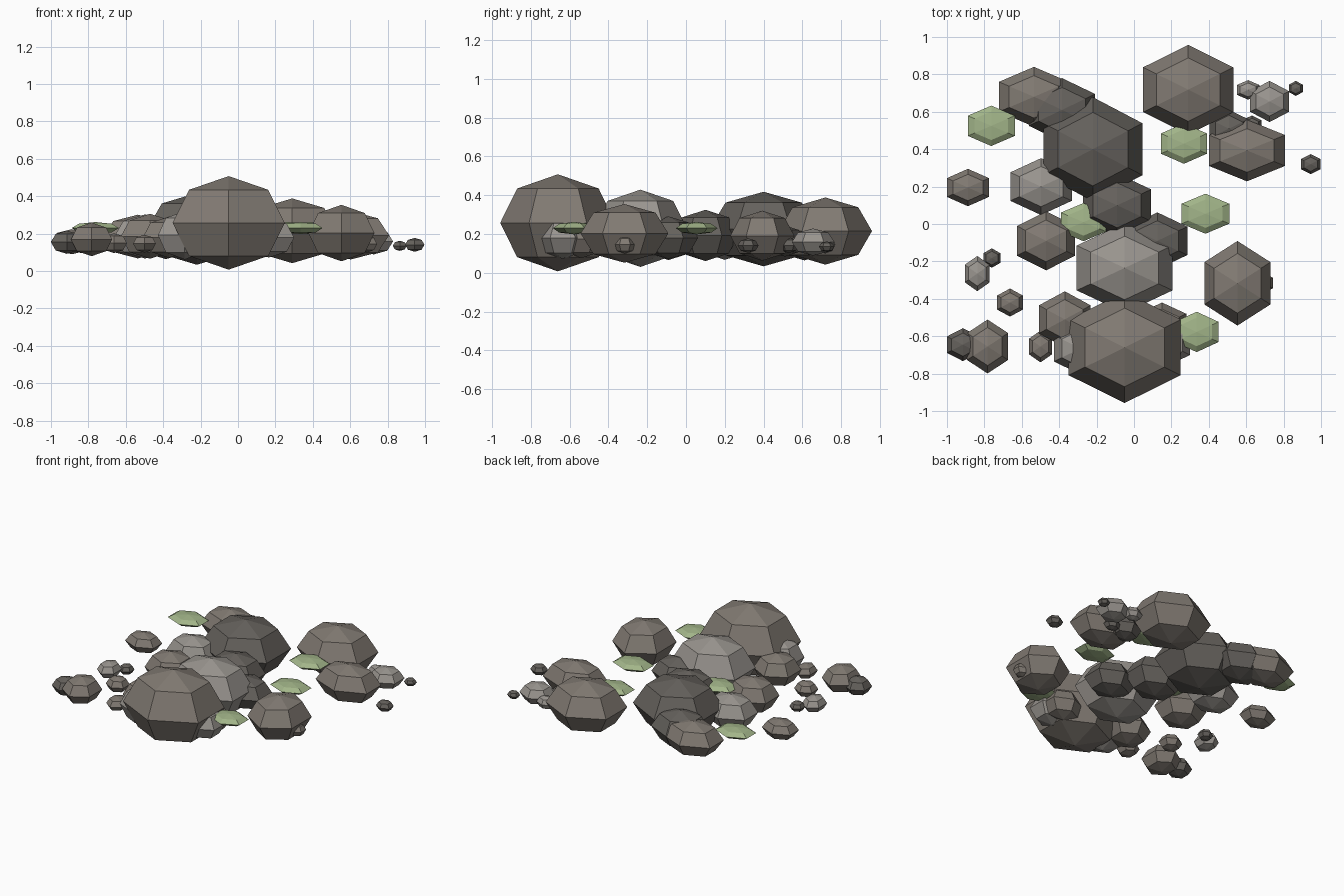
import bpy, bmesh
from mathutils import Matrix


def material(name, rgb):
    m = bpy.data.materials.new(name)
    m.diffuse_color = (*rgb, 1)
    return m


MID = material("stone_mid", (0.22, 0.195, 0.17))
DARK = material("stone_dark", (0.13, 0.12, 0.108))
LIGHT = material("stone_light", (0.32, 0.30, 0.275))
MOSS = material("moss_green", (0.36, 0.46, 0.25))


def stone(name, x, y, rx, ry, rz, mat, z=None):
    # six-sided, four-ring faceted ellipsoid; bigger stones sit higher
    if z is None:
        z = 0.12 + 0.55 * rz
    bm = bmesh.new()
    bmesh.ops.create_uvsphere(bm, u_segments=6, v_segments=4, radius=1,
                              matrix=Matrix.Translation((x, y, z)) @ Matrix.Diagonal((rx, ry, rz, 1)))
    me = bpy.data.meshes.new(name)
    bm.to_mesh(me)
    bm.free()
    me.materials.append(mat)
    bpy.context.collection.objects.link(bpy.data.objects.new(name, me))


# large boulders: x, y, half sizes in x, y, z
boulders = [
    (-0.05, -0.66, 0.346, 0.297, 0.25, MID),
    (-0.05, -0.235, 0.296, 0.24, 0.199, LIGHT),
    (-0.22, 0.40, 0.306, 0.278, 0.192, DARK),
    (0.29, 0.718, 0.278, 0.24, 0.173, MID),
    (0.604, 0.393, 0.235, 0.165, 0.129, MID),
    (0.553, -0.317, 0.204, 0.226, 0.151, MID),
    (-0.535, 0.68, 0.216, 0.16, 0.117, MID),
]

# medium stones tucked around the boulders
stones = [
    (-0.385, 0.61, 0.205, 0.17, 0.125, DARK),
    (-0.497, 0.20, 0.19, 0.152, 0.118, LIGHT),
    (-0.47, -0.09, 0.18, 0.158, 0.12, MID),
    (-0.09, 0.10, 0.21, 0.17, 0.132, DARK),
    (0.125, -0.09, 0.185, 0.152, 0.11, DARK),
    (-0.37, -0.51, 0.16, 0.15, 0.11, MID),
    (-0.285, -0.665, 0.165, 0.14, 0.13, LIGHT),
    (0.165, -0.635, 0.156, 0.13, 0.106, LIGHT),
    (0.15, -0.54, 0.15, 0.12, 0.10, MID),
    (-0.783, -0.655, 0.127, 0.144, 0.09, MID),
    (-0.888, 0.195, 0.13, 0.10, 0.067, MID),
    (0.725, 0.655, 0.12, 0.11, 0.07, LIGHT),
    (0.508, 0.51, 0.12, 0.10, 0.08, DARK),
]

# scattered pebbles
pebbles = [
    (-0.915, -0.645, 0.098, 0.088, 0.062, DARK),
    (-0.50, -0.655, 0.07, 0.085, 0.048, MID),
    (-0.838, -0.265, 0.077, 0.094, 0.055, LIGHT),
    (-0.76, -0.182, 0.052, 0.052, 0.035, DARK),
    (-0.663, -0.42, 0.08, 0.075, 0.053, MID),
    (0.61, 0.717, 0.07, 0.052, 0.045, LIGHT),
    (0.865, 0.725, 0.043, 0.04, 0.027, DARK),
    (0.945, 0.32, 0.06, 0.054, 0.037, DARK),
    (0.63, 0.53, 0.06, 0.05, 0.04, DARK),
    (0.69, -0.315, 0.061, 0.056, 0.046, MID),
]

for label, group in (("boulder", boulders), ("stone", stones), ("pebble", pebbles)):
    for i, s in enumerate(group, 1):
        stone(f"{label}_{i}", *s)

# thin moss patches, all at one height
for i, (x, y, rx, ry) in enumerate([
    (-0.763, 0.525, 0.145, 0.108),
    (0.267, 0.43, 0.142, 0.108),
    (0.382, 0.055, 0.147, 0.107),
    (0.335, -0.577, 0.135, 0.108),
    (-0.27, 0.01, 0.14, 0.102),
], 1):
    stone(f"moss_patch_{i}", x, y, rx, ry, 0.032, MOSS, z=0.23)
